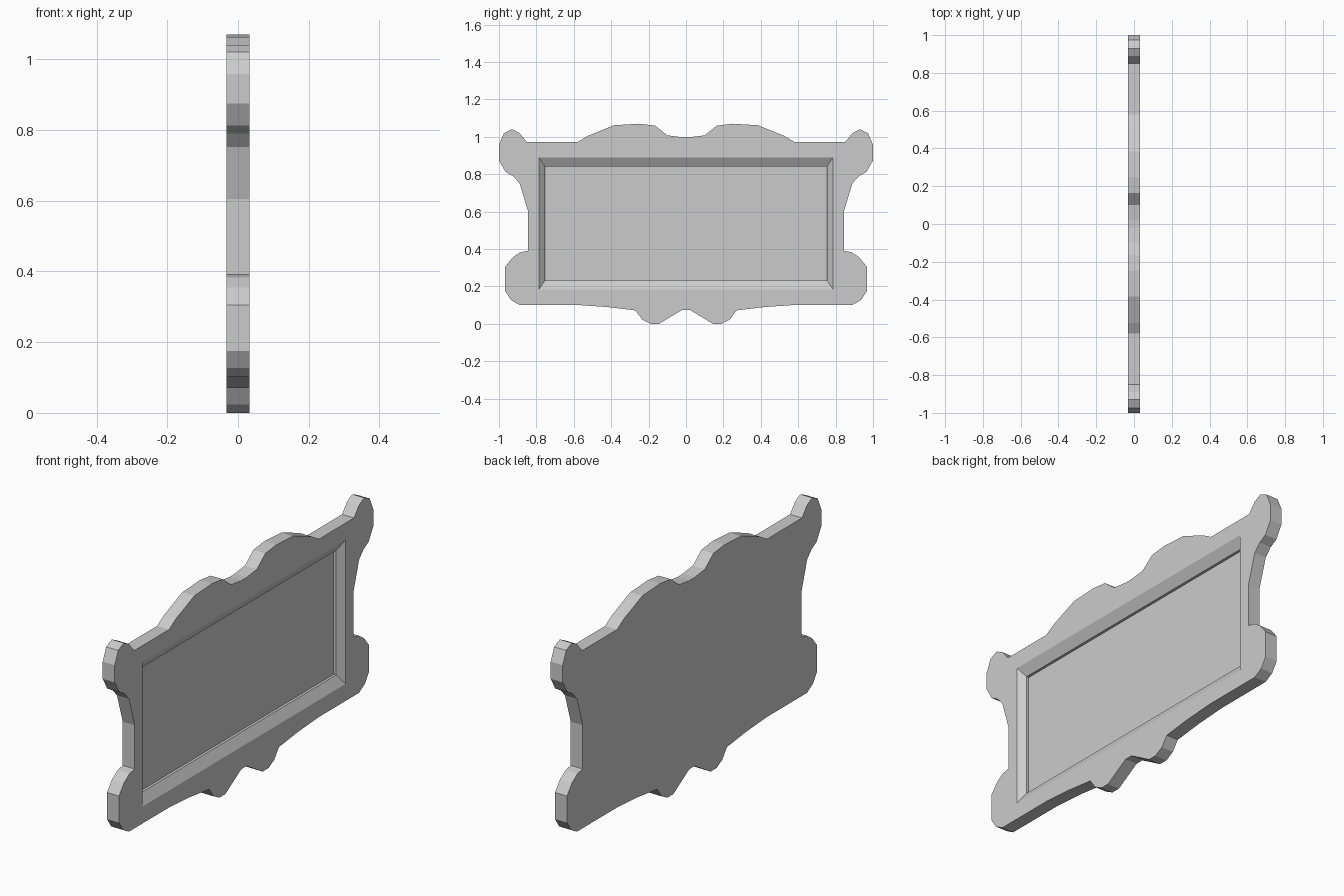
import bpy
import bmesh

cube = bpy.data.objects.get("Cube")
if cube:
    bpy.data.objects.remove(cube, do_unlink=True)

HALF = 0.0325      # half the plaque thickness
LEDGE = 0.003      # depth where the slope ends
PANEL = -0.01      # depth of the recessed panel

grey = bpy.data.materials.new("plain_grey")
grey.use_nodes = True
grey.diffuse_color = (0.6, 0.6, 0.6, 1)
grey.node_tree.nodes["Principled BSDF"].inputs["Base Color"].default_value = (0.6, 0.6, 0.6, 1)


def loft(name, rings):
    """Closed solid through rings of (x, [(y, z), ...]) with equal point counts."""
    bm = bmesh.new()
    loops = [[bm.verts.new((x, y, z)) for y, z in pts] for x, pts in rings]
    for a, b in zip(loops, loops[1:]):
        for i in range(len(a)):
            j = (i + 1) % len(a)
            bm.faces.new((a[i], a[j], b[j], b[i]))
    bm.faces.new(loops[0])
    bm.faces.new(loops[-1])
    bmesh.ops.recalc_face_normals(bm, faces=bm.faces)
    mesh = bpy.data.meshes.new(name)
    bm.to_mesh(mesh)
    bm.free()
    mesh.materials.append(grey)
    obj = bpy.data.objects.new(name, mesh)
    bpy.context.collection.objects.link(obj)
    return obj


def rect(half_width, low, high):
    return [(-half_width, low), (half_width, low), (half_width, high), (-half_width, high)]


# Half of the scrolled outline, from bottom centre round to top centre
half = [
    # bottom lobe and edge
    (0.02, 0.075), (0.12, 0.015), (0.145, 0.003), (0.19, 0.003), (0.235, 0.024),
    (0.27, 0.072), (0.42, 0.09), (0.58, 0.101), (0.89, 0.101),
    # lower corner scroll
    (0.935, 0.127), (0.967, 0.175), (0.967, 0.305), (0.927, 0.355),
    (0.885, 0.383), (0.845, 0.391),
    # waist and upper corner scroll
    (0.845, 0.605), (0.89, 0.752), (0.925, 0.79), (0.965, 0.813), (1, 0.874),
    (1, 0.958), (0.973, 1.02), (0.93, 1.04), (0.89, 1.02), (0.85, 0.972),
    # crest
    (0.58, 0.972), (0.525, 1.005), (0.385, 1.062), (0.25, 1.07), (0.165, 1.06),
    (0.1, 1.008), (0.02, 0.998),
]
outline = half + [(-y, z) for y, z in reversed(half)]
# Drop the base exactly onto the ground
base = min(z for y, z in outline)
outline = [(y, z - base if z == base else z) for y, z in outline]

plaque = loft("plaque", [(-HALF, outline), (HALF, outline)])

# Recessed panel: sloped border, then a short straight step
inner, outer = rect(0.754, 0.232, 0.842), rect(0.786, 0.184, 0.89)
cutter = loft("panel_cutter", [(PANEL, inner), (LEDGE, inner), (HALF, outer), (HALF * 2, outer)])
cutter.hide_render = True

cut = plaque.modifiers.new("panel_recess", "BOOLEAN")
cut.operation = "DIFFERENCE"
cut.solver = "EXACT"
cut.object = cutter
bpy.context.view_layer.objects.active = plaque
bpy.ops.object.modifier_apply(modifier=cut.name)
bpy.data.objects.remove(cutter, do_unlink=True)
